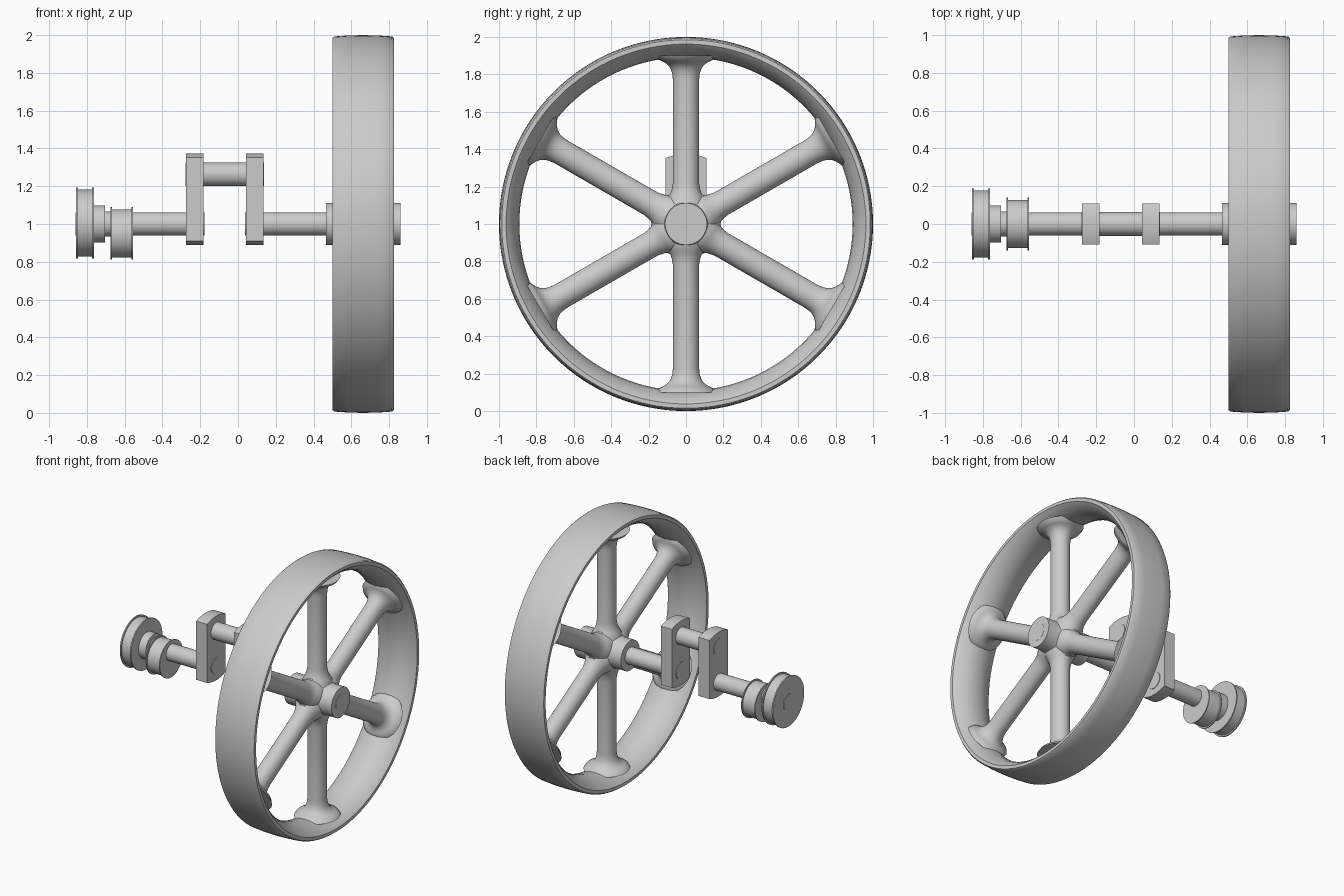
import bpy, bmesh, math
from mathutils import Matrix, Vector

if "Cube" in bpy.data.objects:
    bpy.data.objects.remove(bpy.data.objects["Cube"])


def finish(name, bm, angle=35):
    bmesh.ops.remove_doubles(bm, verts=bm.verts, dist=1e-5)
    bmesh.ops.recalc_face_normals(bm, faces=bm.faces)
    mesh = bpy.data.meshes.new(name)
    bm.to_mesh(mesh)
    bm.free()
    ob = bpy.data.objects.new(name, mesh)
    bpy.context.collection.objects.link(ob)
    bpy.ops.object.select_all(action='DESELECT')
    ob.select_set(True)
    bpy.context.view_layer.objects.active = ob
    bpy.ops.object.shade_smooth_by_angle(angle=math.radians(angle))
    return ob


def lathe(name, profile, z=1.0, seg=64, closed=False):
    """Revolve (x, radius) points about the horizontal axis at height z."""
    bm = bmesh.new()
    pts = list(profile)
    if closed:
        pts.append(pts[0])
    else:
        pts = [(pts[0][0], 0)] + pts + [(pts[-1][0], 0)]
    vs = [bm.verts.new((x, 0, z + r)) for x, r in pts]
    es = [bm.edges.new(p) for p in zip(vs, vs[1:])]
    bmesh.ops.spin(bm, geom=vs + es, cent=(0, 0, z), axis=(1, 0, 0),
                   angle=2 * math.pi, steps=seg, use_merge=False)
    return finish(name, bm)


def rod(name, x0, x1, r, z=1.0):
    return lathe(name, [(x0, r), (x1, r)], z, 48)


# Flywheel: crowned outside, bulged inside
WX = 0.6625
half = [(0.0, 1.0), (0.08, 0.998), (0.152, 0.993), (0.1625, 0.985), (0.1625, 0.962),
        (0.15, 0.949), (0.125, 0.93), (0.09, 0.91), (0.045, 0.896), (0.0, 0.891)]
other = [(-x, r) for x, r in half[-2:0:-1]]
lathe("flywheel_rim", [(WX + x, r) for x, r in half + other], seg=128, closed=True)

# Hub with a rounded swelling where the spokes meet
hub = [(0.197, 0.112), (0.11, 0.112), (0.085, 0.118), (0.065, 0.135), (0.045, 0.16), (0.02, 0.18)]
lathe("flywheel_hub", [(WX - x, r) for x, r in hub] + [(WX + x, r) for x, r in hub[::-1]])

# Six round spokes flaring into hub and rim
flare = [(0.03, 0.12), (0.12, 0.108), (0.15, 0.09), (0.18, 0.077), (0.22, 0.07), (0.77, 0.07),
         (0.80, 0.073), (0.825, 0.08), (0.845, 0.092), (0.86, 0.109), (0.87, 0.127),
         (0.88, 0.15), (0.90, 0.165)]
for i in range(6):
    sp = lathe(f"spoke_{i + 1}", flare, z=0, seg=32)
    turn = Matrix.Rotation(math.radians(60 * i), 4, 'X') @ Matrix.Diagonal((0.95, 1, 1, 1)) \
        @ Matrix.Rotation(-math.pi / 2, 4, 'Y')
    sp.data.transform(Matrix.Translation((WX, 0, 1)) @ turn)

# Shaft in two lengths, and the crank pin
rod("shaft_left", -0.861, -0.178, 0.062)
rod("shaft_right", 0.037, 0.861, 0.062)
rod("crank_pin", -0.277, 0.137, 0.063, 1.263)


# Crank webs with shallow arched ends
def crank_web(name, x0, x1):
    w, lo, hi, rise, n = 0.109, 0.91, 1.353, 0.021, 12
    top = [(w * (1 - 2 * i / n), hi + rise * (1 - (1 - 2 * i / n) ** 2)) for i in range(n + 1)]
    outline = top + [(-y, lo + hi - z) for y, z in top]
    bm = bmesh.new()
    face = bm.faces.new([bm.verts.new((x0, y, z)) for y, z in outline])
    ext = bmesh.ops.extrude_face_region(bm, geom=[face], use_keep_orig=True)
    verts = [v for v in ext['geom'] if isinstance(v, bmesh.types.BMVert)]
    bmesh.ops.translate(bm, verts=verts, vec=Vector((x1 - x0, 0, 0)))
    finish(name, bm, 30)


crank_web("crank_web_left", -0.274, -0.182)
crank_web("crank_web_right", 0.042, 0.134)


# Flanged wheels: a pulley and an offset eccentric
def flanged(name, x0, x1, r, rim, lip, z):
    lathe(name, [(x0, rim), (x0 + lip, rim), (x0 + lip, r),
                 (x1 - lip, r), (x1 - lip, rim), (x1, rim)], z)


flanged("pulley", -0.857, -0.763, 0.177, 0.188, 0.009, 1.005)
rod("pulley_hub", -0.77, -0.703, 0.098)
rod("shaft_collar", -0.703, -0.67, 0.066)
flanged("eccentric", -0.675, -0.557, 0.128, 0.139, 0.007, 0.95)
